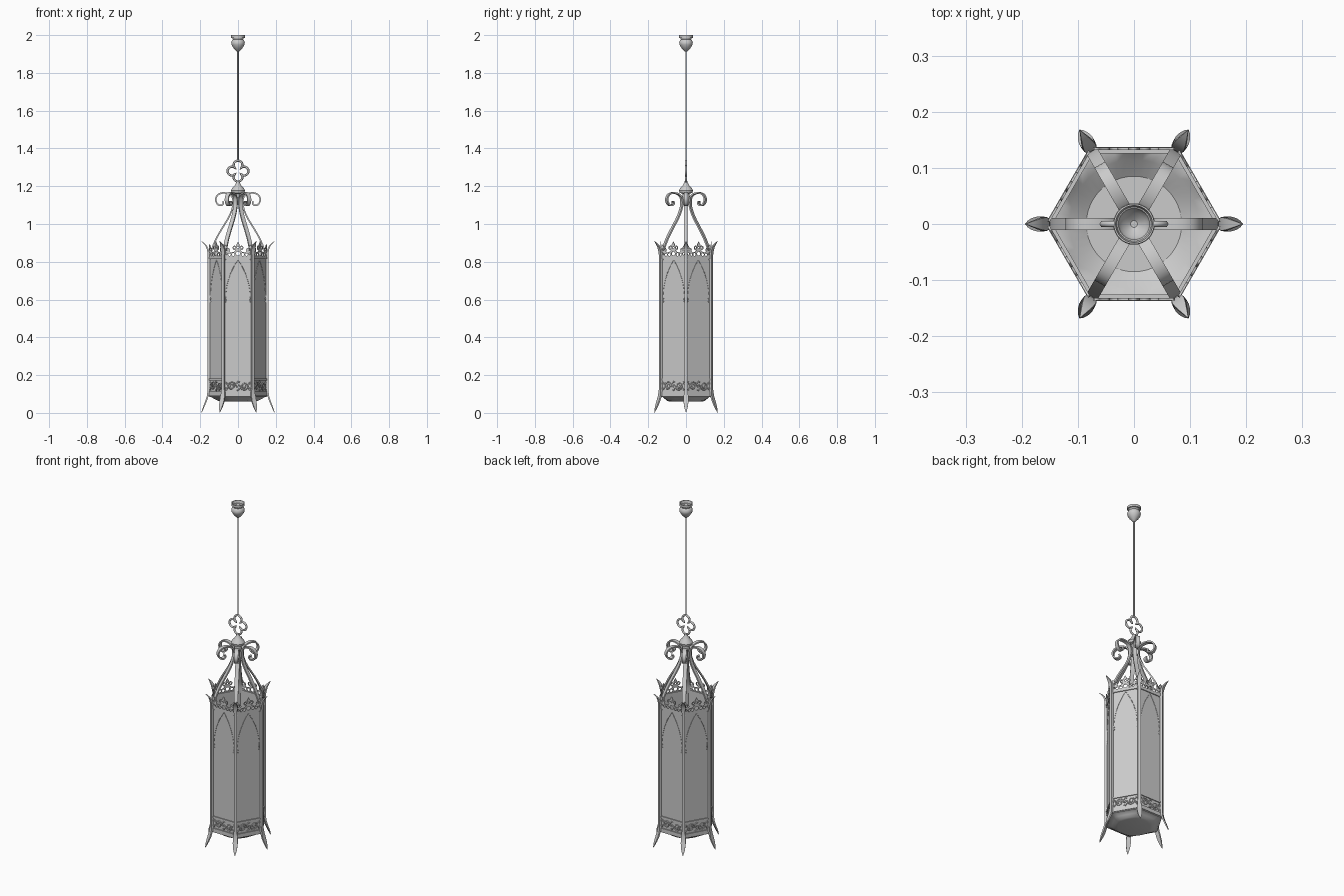
import bpy, bmesh, math
from math import pi, sin, cos
from mathutils import Vector

if "Cube" in bpy.data.objects:
    bpy.data.objects.remove(bpy.data.objects["Cube"])

SIDES = 6
APO = 0.134          # distance from axis to each flat side


def mesh_object(name, verts, faces):
    me = bpy.data.meshes.new(name)
    me.from_pydata(verts, [], faces)
    bm = bmesh.new()
    bm.from_mesh(me)
    bmesh.ops.remove_doubles(bm, verts=bm.verts, dist=1e-5)
    bmesh.ops.recalc_face_normals(bm, faces=bm.faces)
    bm.to_mesh(me)
    bm.free()
    ob = bpy.data.objects.new(name, me)
    bpy.context.collection.objects.link(ob)
    return ob


def loft(name, rings, n=48, closed=False):
    """Stack of (radius, z, hexness) rings; hexness 1 is a hexagon given by its apothem."""
    verts, faces = [], []
    for r, z, h in rings:
        for i in range(n):
            a = 2 * pi * i / n
            hexr = r / cos((a % (pi / 3)) - pi / 6)
            rr = r + (hexr - r) * h
            verts.append((rr * cos(a), rr * sin(a), z))
    m = len(rings)
    for j in range(m if closed else m - 1):
        k = (j + 1) % m
        for i in range(n):
            faces.append((j * n + i, j * n + (i + 1) % n, k * n + (i + 1) % n, k * n + i))
    return mesh_object(name, verts, faces)


def smooth_path(pts, steps):
    """Catmull-Rom interpolation of tuples."""
    p = [Vector(q) for q in pts]
    p = [2 * p[0] - p[1]] + p + [2 * p[-1] - p[-2]]
    out = []
    for i in range(1, len(p) - 2):
        for s in range(steps):
            t = s / steps
            out.append(0.5 * (2 * p[i] + (p[i + 1] - p[i - 1]) * t
                       + (2 * p[i - 1] - 5 * p[i] + 4 * p[i + 1] - p[i + 2]) * t * t
                       + (3 * p[i] - p[i - 1] - 3 * p[i + 1] + p[i + 2]) * t ** 3))
    return out + [p[-2]]


def ribbon(name, path, angle):
    """Flat bar along (radius, z, width, thickness) points in the radial plane at angle."""
    verts, faces = [], []
    u, v = Vector((cos(angle), sin(angle), 0)), Vector((-sin(angle), cos(angle), 0))
    n = len(path)
    for i, (r, z, w, th) in enumerate(path):
        a, b = path[max(i - 1, 0)], path[min(i + 1, n - 1)]
        t = Vector((b[0] - a[0], b[1] - a[1])).normalized()
        nor = u * t.y - Vector((0, 0, 1)) * t.x
        c = u * r + Vector((0, 0, z))
        for sw, st in ((-1, -1), (1, -1), (1, 1), (-1, 1)):
            verts.append(c + v * (sw * w / 2) + nor * (st * th / 2))
    for i in range(n - 1):
        for k in range(4):
            l = (k + 1) % 4
            faces.append((4 * i + k, 4 * i + l, 4 * i + 4 + l, 4 * i + 4 + k))
    faces += [(3, 2, 1, 0), tuple(4 * n - 4 + k for k in range(4))]
    return mesh_object(name, verts, faces)


def curve_data(name, lines, bevel=0.0, extrude=0.0):
    """lines: list of (points, cyclic). Tubes if bevel, filled plates if extrude."""
    cu = bpy.data.curves.new(name, 'CURVE')
    cu.dimensions = '2D' if extrude else '3D'
    cu.fill_mode = 'BOTH' if extrude else 'FULL'
    cu.extrude, cu.bevel_depth, cu.bevel_resolution = extrude, bevel, 1
    cu.use_fill_caps = bool(bevel)
    for pts, cyc in lines:
        sp = cu.splines.new('POLY')
        sp.points.add(len(pts) - 1)
        for q, (x, y) in zip(sp.points, pts):
            q.co = (x, y, 0, 1)
        sp.use_cyclic_u = cyc
    return cu


def place_curve(name, cu, dist=0.0, angle=0.0):
    ob = bpy.data.objects.new(name, cu)
    ob.location = (dist * sin(angle), -dist * cos(angle), 0)
    ob.rotation_euler = (pi / 2, 0, angle)
    bpy.context.collection.objects.link(ob)


def circle(x, y, r, n=12):
    return [(x + r * cos(2 * pi * i / n), y + r * sin(2 * pi * i / n)) for i in range(n)]


# Hanging hardware: ceiling canopy, rod, finial
loft("ceiling_canopy", [(0, 1.91, 0), (.008, 1.914, 0), (.025, 1.933, 0), (.035, 1.95, 0), (.036, 1.96, 0),
     (.032, 1.972, 0), (.026, 1.977, 0), (.028, 1.983, 0), (.036, 1.986, 0), (.036, 2.0, 0),
     (.033, 2.0, 0), (.031, 1.985, 0), (.02, 1.965, 0), (.006, 1.955, 0), (0, 1.955, 0)], 32)
loft("hanging_rod", [(0, 1.335, 0), (.004, 1.335, 0), (.004, 1.93, 0), (0, 1.93, 0)], 10)
loft("finial", [(0, 1.10, 0), (.018, 1.10, 0), (.02, 1.13, 0), (.018, 1.16, 0), (.034, 1.165, 0),
     (.037, 1.178, 0), (.032, 1.188, 0), (.02, 1.2, 0), (.011, 1.215, 0), (.007, 1.228, 0), (0, 1.23, 0)], 32)

# Quatrefoil loop
quat = []
for k in range(4):
    for i in range(17):
        a = math.radians(-150 + 300 * i / 16)
        x, y = .032 + .0235 * cos(a), .0235 * sin(a)
        c, s = cos(k * pi / 2), sin(k * pi / 2)
        if i < 16:
            quat.append((c * x - s * y, 1.28 + s * x + c * y))
place_curve("quatrefoil_loop", curve_data("quatrefoil_loop", [(quat, True)], bevel=.006))

# Corner posts with leaf feet and flared tips, crown straps ending in scrolls
post = [(.193, .002, .001, .002), (.187, .018, .012, .005), (.179, .038, .021, .007), (.168, .065, .027, .008),
        (.160, .09, .025, .009), (.156, .115, .019, .011), (.155, .14, .016, .012), (.155, .82, .016, .012),
        (.156, .845, .019, .011), (.160, .865, .024, .009), (.168, .883, .020, .007),
        (.180, .897, .011, .005), (.193, .909, .001, .002)]
strap = smooth_path([(.148, .81), (.140, .86), (.121, .91), (.100, .95), (.076, .99), (.052, 1.03), (.034, 1.07),
                     (.025, 1.11), (.032, 1.145), (.055, 1.161), (.085, 1.164), (.108, 1.153), (.118, 1.13),
                     (.109, 1.106), (.090, 1.098), (.077, 1.109), (.081, 1.12)], 4)
for k in range(SIDES):
    ang = k * pi / 3
    ribbon(f"corner_post_{k}", post, ang)
    ribbon(f"crown_strap_{k}", [(p[0], p[1], .022, .008) for p in strap], ang)

# Hexagonal glass shade, rails and bottom pan
def hex_band(name, a_in, a_out, z0, z1):
    loft(name, [(a_in, z0, 1), (a_out, z0, 1), (a_out, z1, 1), (a_in, z1, 1)], 6, True)

hex_band("glass_shade", .127, .131, .09, .822)
hex_band("bottom_rail", .127, .137, .09, .112)
hex_band("band_rail", .129, .136, .172, .182)
hex_band("top_rail", .126, .136, .815, .828)
loft("bottom_pan", [(0, .06, 0), (.085, .06, 0), (.098, .063, .3), (.112, .074, .8), (.122, .083, 1), (.133, .086, 1),
     (.133, .1, 1), (.127, .1, 1), (.115, .088, 0), (.085, .067, 0), (0, .067, 0)], 48)

# Crest plate: fleur in the middle, half fleurs at the posts, pierced
half = [(0, .907), (.006, .896), (.010, .888), (.007, .881), (.018, .886), (.027, .881), (.029, .872), (.023, .863),
        (.013, .862), (.022, .853), (.036, .849), (.045, .854), (.043, .864), (.048, .873), (.056, .874),
        (.062, .885), (.070, .892), (.073, .88), (.073, .824)]
outline = half + [(-x, y) for x, y in reversed(half[1:])]
holes = [circle(0, .843, .011), circle(0, .875, .005)]
for s in (-1, 1):
    holes += [circle(s * x, z, r) for x, z, r in
              ((.019, .874, .005), (.025, .838, .008), (.045, .838, .007), (.063, .842, .006), (.060, .865, .006))]
crest = curve_data("crest", [(outline, True)] + [(h, True) for h in holes], extrude=.002)

# Scrollwork for the lower band
lines = []
for s in (-1, 1):
    sp = []
    for i in range(29):
        t = i / 28
        a, r = pi + t * 1.6 * 2 * pi, .023 - .018 * t
        sp.append((s * (.034 + r * cos(a)), .142 + s * r * sin(a)))
    lines.append(([(0, .142 + s * .006), (s * .006, .142 + s * .003)] + sp, False))
    lines.append(([(s * .008, .142 - s * .012), (s * .001, .142 - s * .024), (s * -.008, .142 - s * .02)], False))
    for v in (-1, 1):
        lines.append(([(s * .056, .142 + v * .008), (s * .061, .142 + v * .02), (s * .068, .142 + v * .017),
                       (s * .066, .142 + v * .009)], False))
scrolls = curve_data("band_scrollwork", lines, bevel=.0032)

# Pointed arch tracery with small cusps
arch = []
for s in (-1, 1):
    pts = [(s * .066, .585)]
    for i in range(17):
        a = math.asin(.21 / .367) * i / 16
        pts.append((s * (-.301 + .367 * cos(a)), .6 + .367 * sin(a)))
    arch.append((pts, False))
    arch += [(circle(s * .064, z, .003, 8), True) for z in (.59, .605)]
tracery = curve_data("arch_tracery", arch, bevel=.0015)

for k in range(SIDES):
    ang = k * pi / 3
    place_curve(f"crest_{k}", crest, APO, ang)
    place_curve(f"band_scrollwork_{k}", scrolls, APO - .001, ang)
    place_curve(f"arch_tracery_{k}", tracery, .131, ang)

# Smooth shading with sharp edges kept
for ob in bpy.context.scene.objects:
    if ob.type == 'MESH':
        ob.select_set(True)
        bpy.context.view_layer.objects.active = ob
bpy.ops.object.shade_smooth_by_angle(angle=math.radians(35))
